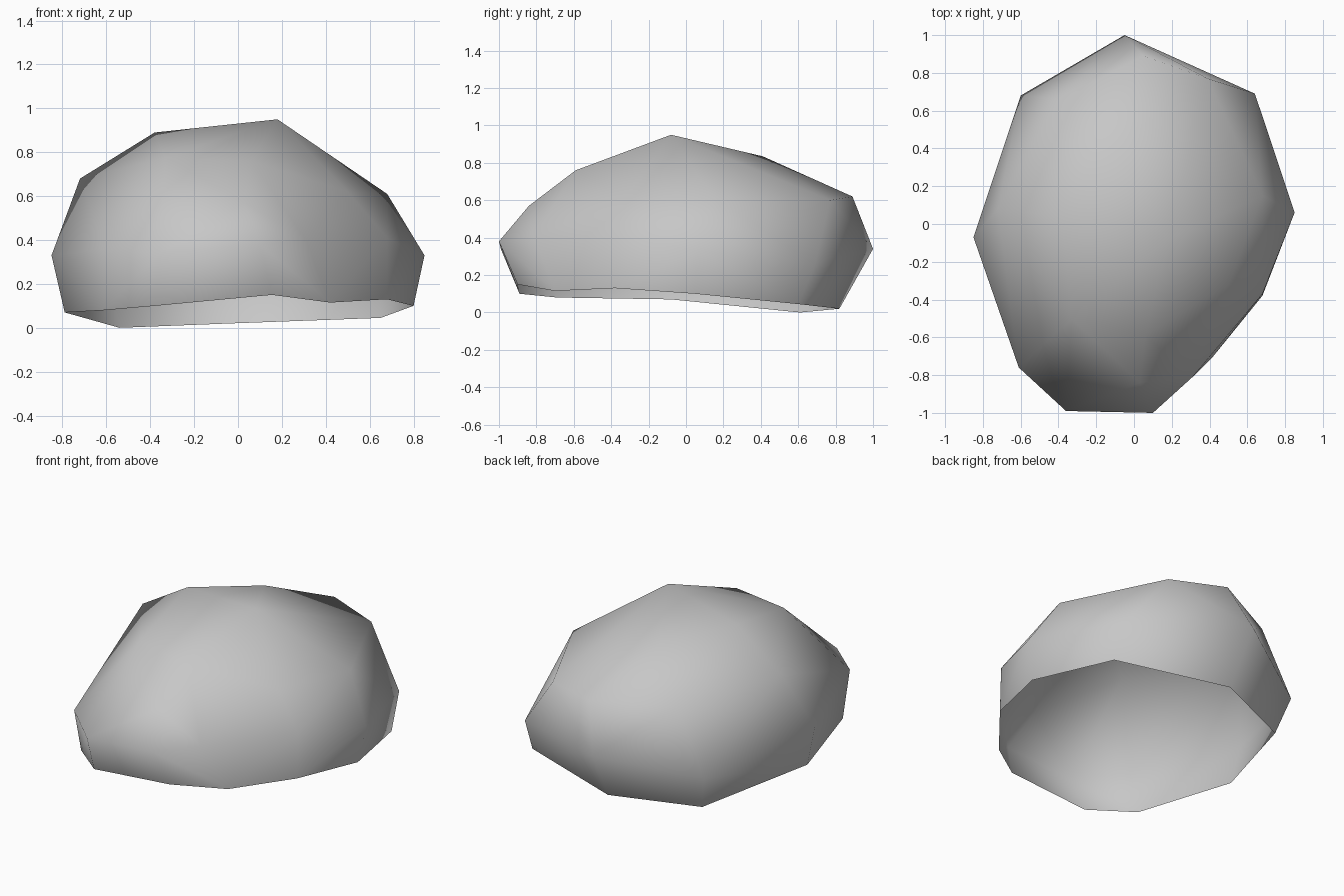
import bpy
import bmesh
from mathutils import Vector

# Remove the default cube
default_cube = bpy.data.objects.get("Cube")
if default_cube:
    bpy.data.objects.remove(default_cube, do_unlink=True)


def flat_material(name, value):
    """One plain grey material, same in viewport and render."""
    material = bpy.data.materials.new(name)
    material.use_nodes = True
    colour = (value, value, value, 1)
    material.diffuse_color = colour
    shader = material.node_tree.nodes["Principled BSDF"]
    shader.inputs["Base Color"].default_value = colour
    shader.inputs["Roughness"].default_value = 1
    return material


# Open rim resting on the ground, anticlockwise from the left side
rim = [(.8, .05, .1), (.65, .6, .045), (-.03, .82, .02), (-.54, .61, 0),
       (-.79, -.08, .07), (-.61, -.69, .08), (-.38, -.89, .1),
       (.155, -.9, .15), (.42, -.7, .115), (.68, -.38, .13)]

# Widest belt of the boulder
belt = [(.85, .06, .33), (.64, .69, .26), (-.05, 1, .34), (-.6, .68, .22),
        (-.85, -.07, .33), (-.61, -.76, .36), (-.36, -.99, .34),
        (.1, -1, .38), (.31, -.81, .4), (.68, -.37, .41)]

# Shoulder facets, then the crown
shoulder = [(.68, .15, .61), (.39, .77, .6), (.05, .89, .62),
            (-.4, .66, .615), (-.72, .08, .68), (.03, -.84, .57),
            (.5, -.32, .62)]
crown = [(.18, -.08, .95), (-.1, .41, .835), (-.38, .04, .89),
         (-.33, -.5, .775), (.06, -.59, .76)]


def build_boulder(name, open_ring, rings, material):
    """Wrap the facet corners in a skin, then open the underside."""
    mesh = bpy.data.meshes.new(name)
    bm = bmesh.new()
    rim_verts = {bm.verts.new(Vector(point)) for point in open_ring}
    for ring in rings:
        for point in ring:
            bm.verts.new(Vector(point))

    result = bmesh.ops.convex_hull(bm, input=list(bm.verts))
    unused = {item for item in result["geom_interior"] + result["geom_unused"]
              if isinstance(item, bmesh.types.BMVert)}
    bmesh.ops.delete(bm, geom=list(unused), context="VERTS")
    rim_verts -= unused

    # The underside is every face spanned by rim corners alone
    underside = [face for face in bm.faces
                 if all(vert in rim_verts for vert in face.verts)]
    bmesh.ops.delete(bm, geom=underside, context="FACES")
    bmesh.ops.recalc_face_normals(bm, faces=bm.faces)
    # An open shell still has its upper faces pointing up
    if sum(face.normal.z * face.calc_area() for face in bm.faces) < 0:
        bmesh.ops.reverse_faces(bm, faces=bm.faces)
    for face in bm.faces:
        face.smooth = True

    bm.to_mesh(mesh)
    bm.free()
    mesh.materials.append(material)
    boulder = bpy.data.objects.new(name, mesh)
    bpy.context.collection.objects.link(boulder)
    return boulder


stone_grey = flat_material("stone grey", .57)
build_boulder("boulder", rim, [belt, shoulder, crown], stone_grey)
